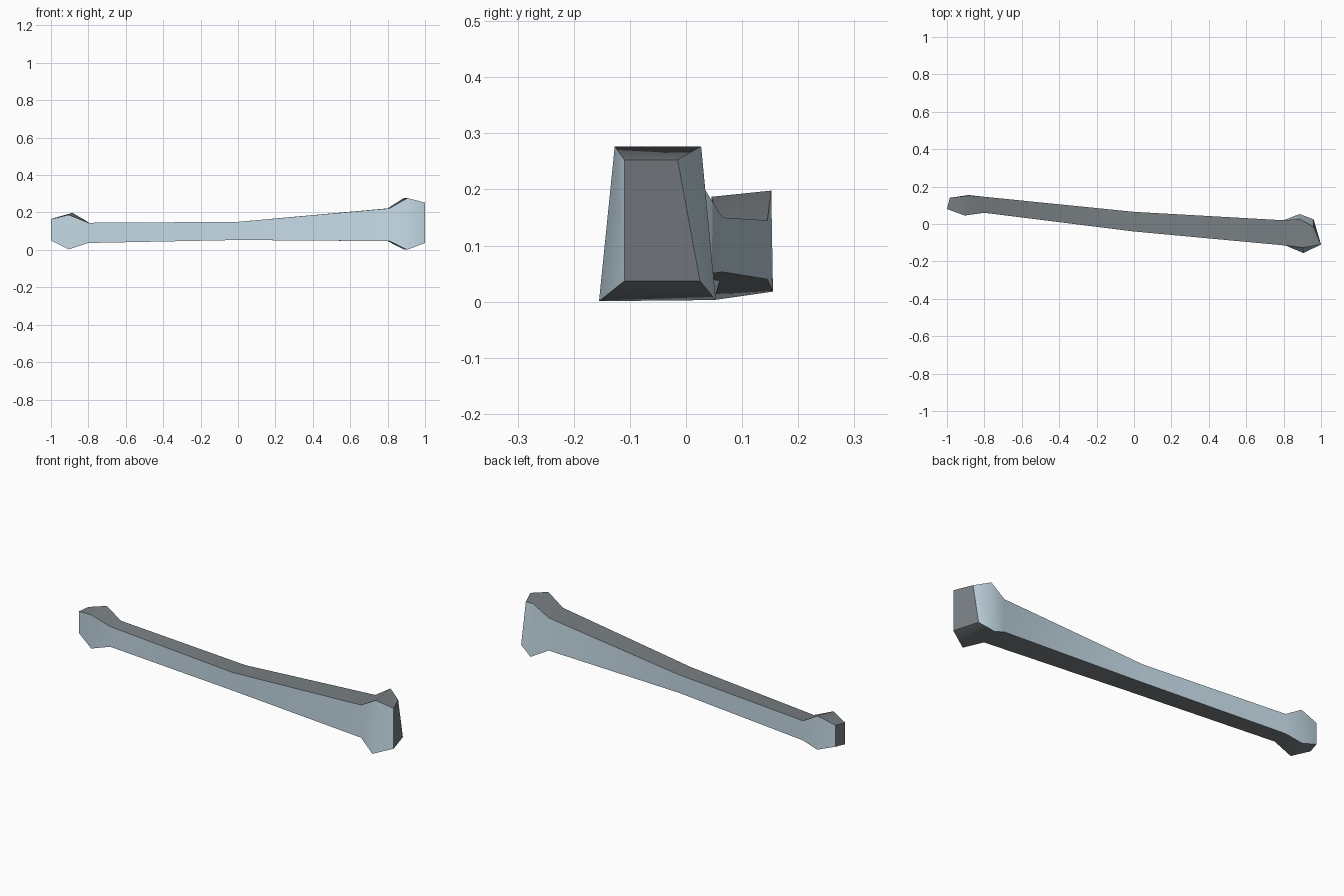
import bpy, bmesh

if "Cube" in bpy.data.objects:
    bpy.data.objects.remove(bpy.data.objects["Cube"])


def flat_colour(name, rgb):
    mat = bpy.data.materials.new(name)
    mat.diffuse_color = (*rgb, 1)
    mat.use_nodes = True
    mat.node_tree.nodes["Principled BSDF"].inputs["Base Color"].default_value = mat.diffuse_color
    return mat


side_mat = flat_colour("pale blue grey", (0.56, 0.70, 0.79))
dark_mat = flat_colour("dark grey", (0.19, 0.212, 0.228))

# Cross-sections: x front, x back, y front/back at bottom, y front/back at top,
# z bottom front/back, z top front/back
sections = [
    (-1.0, -0.985, 0.08, 0.14, 0.08, 0.14, 0.05, 0.055, 0.165, 0.17),
    (-0.905, -0.885, 0.05, 0.155, 0.045, 0.152, 0.003, 0.018, 0.187, 0.198),
    (-0.8, -0.795, 0.06, 0.145, 0.06, 0.145, 0.037, 0.04, 0.145, 0.145),
    (0.0, 0.0, -0.04, 0.065, -0.04, 0.065, 0.053, 0.053, 0.15, 0.15),
    (0.81, 0.80, -0.115, 0.02, -0.115, 0.02, 0.047, 0.047, 0.222, 0.222),
    (0.905, 0.885, -0.155, 0.053, -0.127, 0.027, 0.001, 0.003, 0.277, 0.277),
    (1.0, 0.96, -0.11, 0.025, -0.11, -0.015, 0.037, 0.037, 0.253, 0.253),
]

# Loft the four-sided bone; top, bottom and ends are dark, front and back pale
bm = bmesh.new()
rings = []
for xf, xb, bf, bb, tf, tb, zbf, zbb, ztf, ztb in sections:
    corners = [(xf, bf, zbf), (xb, bb, zbb), (xb, tb, ztb), (xf, tf, ztf)]
    rings.append([bm.verts.new(c) for c in corners])
for a, b in zip(rings, rings[1:]):
    for i in range(4):
        j = (i + 1) % 4
        face = bm.faces.new((a[i], a[j], b[j], b[i]))
        face.material_index = 0 if i % 2 else 1
for ring in (rings[0], rings[-1]):
    bm.faces.new(ring).material_index = 1
bmesh.ops.recalc_face_normals(bm, faces=bm.faces[:])

# Smooth along the length, sharp along the long edges and around the ends
for face in bm.faces:
    face.smooth = True
for a, b in zip(rings, rings[1:]):
    for i in range(4):
        bm.edges.get((a[i], b[i])).smooth = False
for ring in (rings[0], rings[-1]):
    for i in range(4):
        bm.edges.get((ring[i], ring[i - 1])).smooth = False

mesh = bpy.data.meshes.new("bone")
bm.to_mesh(mesh)
bm.free()
mesh.materials.append(side_mat)
mesh.materials.append(dark_mat)
bone = bpy.data.objects.new("bone", mesh)
bpy.context.collection.objects.link(bone)
